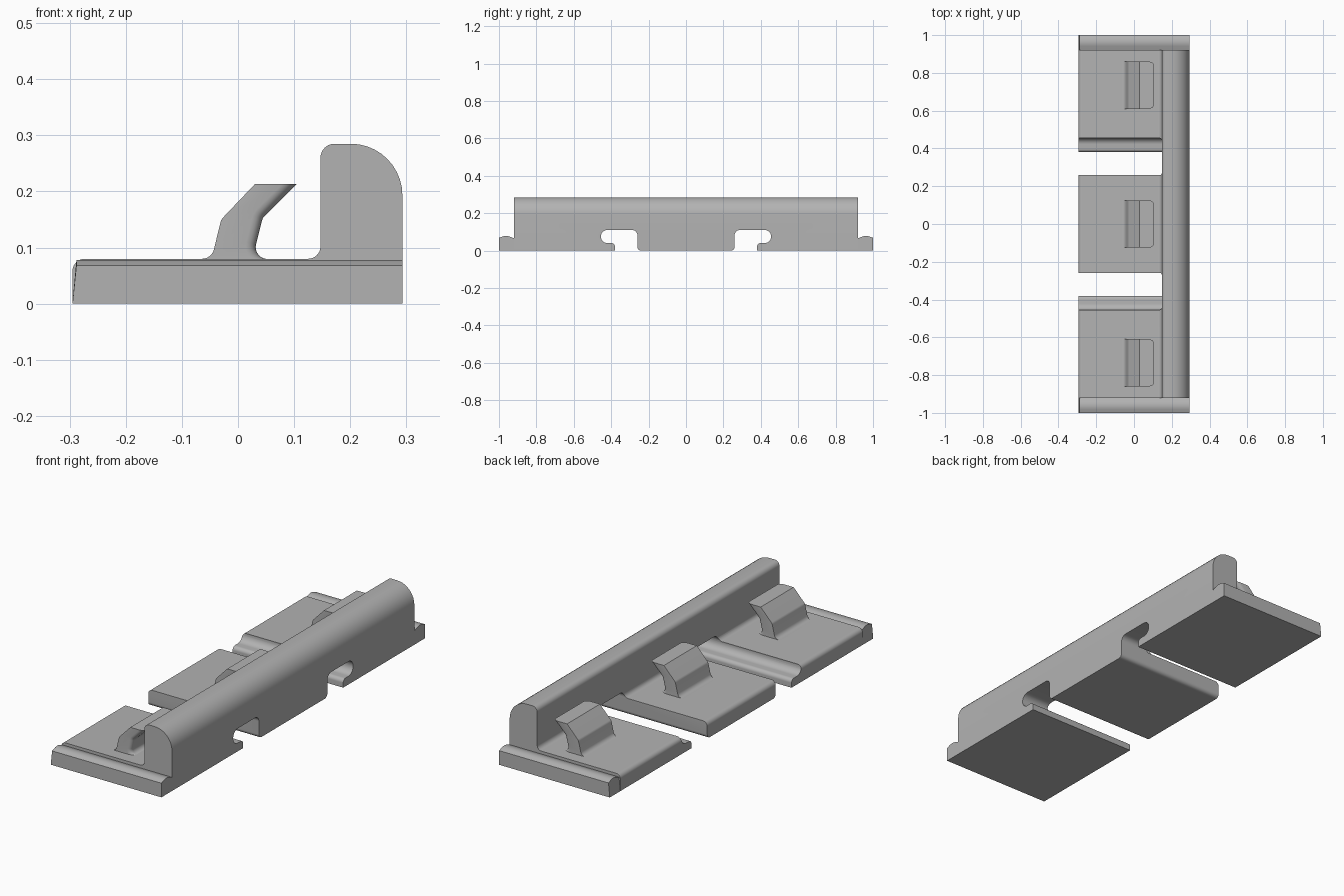
import bpy, bmesh, math
from mathutils import Vector

cube = bpy.data.objects.get("Cube")
if cube:
    bpy.data.objects.remove(cube, do_unlink=True)

grey = bpy.data.materials.new("light grey plastic")
grey.use_nodes = True
colour = (0.45, 0.45, 0.45, 1)
grey.diffuse_color = colour
grey.node_tree.nodes["Principled BSDF"].inputs["Base Color"].default_value = colour


def rounded(corners, steps=8):
    """Outline from (u, v, radius) corners, each rounded by a tangent arc."""
    out = []
    for i, (u, v, r) in enumerate(corners):
        p = Vector((u, v))
        if r == 0:
            out.append(p)
            continue
        a = (Vector(corners[i - 1][:2]) - p).normalized()
        b = (Vector(corners[(i + 1) % len(corners)][:2]) - p).normalized()
        half = a.angle(b) / 2
        centre = p + (a + b).normalized() * (r / math.sin(half))
        start = p + a * (r / math.tan(half)) - centre
        end = p + b * (r / math.tan(half)) - centre
        sweep = start.angle_signed(end)
        for k in range(steps + 1):
            t = -sweep * k / steps
            out.append(centre + Vector((start.x * math.cos(t) - start.y * math.sin(t),
                                        start.x * math.sin(t) + start.y * math.cos(t))))
    return out


def prism(name, outline, lo, hi, axis, soft=None, offset=0.018):
    """Extrude an outline along x or y; optionally round chosen end edges."""
    def place(p, d):
        return (p.x, d, p.y) if axis == "y" else (d, p.x, p.y)
    bm = bmesh.new()
    rings = [[bm.verts.new(place(p, d)) for p in outline] for d in (lo, hi)]
    n = len(outline)
    for ring in rings:
        bm.faces.new(ring)
    for i in range(n):
        j = (i + 1) % n
        bm.faces.new((rings[0][i], rings[0][j], rings[1][j], rings[1][i]))
    bmesh.ops.recalc_face_normals(bm, faces=bm.faces[:])
    if soft:
        edges = [bm.edges.get((ring[i], ring[i + 1])) for ring in rings for i in soft]
        bmesh.ops.bevel(bm, geom=edges, offset=offset, segments=4, profile=0.5,
                        affect="EDGES", clamp_overlap=False)
    mesh = bpy.data.meshes.new(name)
    bm.to_mesh(mesh)
    bm.free()
    mesh.materials.append(grey)
    obj = bpy.data.objects.new(name, mesh)
    bpy.context.collection.objects.link(obj)
    return obj


def activate(obj):
    bpy.ops.object.select_all(action="DESELECT")
    obj.select_set(True)
    bpy.context.view_layer.objects.active = obj


def smooth(obj):
    activate(obj)
    bpy.ops.object.shade_smooth_by_angle(angle=math.radians(30))


# Base plates and upright rail share one cross-section
LEFT, RIGHT, TOP, END = -0.295, 0.293, 0.08, 0.92
body = prism("base_and_rail", rounded([
    (LEFT, 0, 0), (LEFT, TOP, 0.022), (0.147, TOP, 0.022), (0.147, 0.285, 0.025),
    (RIGHT, 0.285, 0.092), (RIGHT, 0, 0)], 10), -END, END, "y")

# Undercut slots that part the plates and pierce the rail
slot = [(0.24, -0.05, 0), (0.24, 0, 0), (0.26, 0, 0.0195), (0.26, 0.11, 0.028),
        (0.455, 0.11, 0.034), (0.455, 0.04, 0.034), (0.38, 0.04, 0.018), (0.38, -0.05, 0)]
for side in (-1, 1):
    cutter = prism("slot_cutter", rounded([(u * side, v, r) for u, v, r in slot]),
                   -0.4, 0.4, "x")
    cutter.hide_render = True
    cut = body.modifiers.new("slot", "BOOLEAN")
    cut.operation, cut.solver, cut.object = "DIFFERENCE", "EXACT", cutter
    activate(body)
    bpy.ops.object.modifier_apply(modifier=cut.name)
    bpy.data.objects.remove(cutter, do_unlink=True)
smooth(body)

# Crowned strips along both short ends
strip = [(END, 0, 0), (1, 0, 0), (1, 0.068, 0), (0.962, 0.082, 0.06), (END, 0.066, 0)]
for side, name in ((-1, "front_end_strip"), (1, "back_end_strip")):
    obj = prism(name, rounded([(u * side, v, r) for u, v, r in strip]), LEFT, RIGHT, "x")
    for v in obj.data.vertices:
        if v.co.x < 0 and v.co.z > 0.05:
            v.co.x += 0.007
    smooth(obj)

# Leaning hooks, softened along the edges of the overhanging side
hook = rounded([(-0.075, 0.07, 0), (-0.075, TOP, 0), (-0.047, TOP, 0.022), (-0.03, 0.15, 0.02),
                (0.03, 0.213, 0), (0.104, 0.213, 0), (0.044, 0.153, 0.02),
                (0.026, 0.081, 0.021), (0.065, 0.079, 0), (0.065, 0.07, 0)])
tip = max(range(len(hook)), key=lambda i: hook[i].x)
for name, y in (("front_hook", -0.735), ("middle_hook", 0), ("back_hook", 0.735)):
    smooth(prism(name, hook, y - 0.125, y + 0.125, "y", range(tip, len(hook) - 3)))
